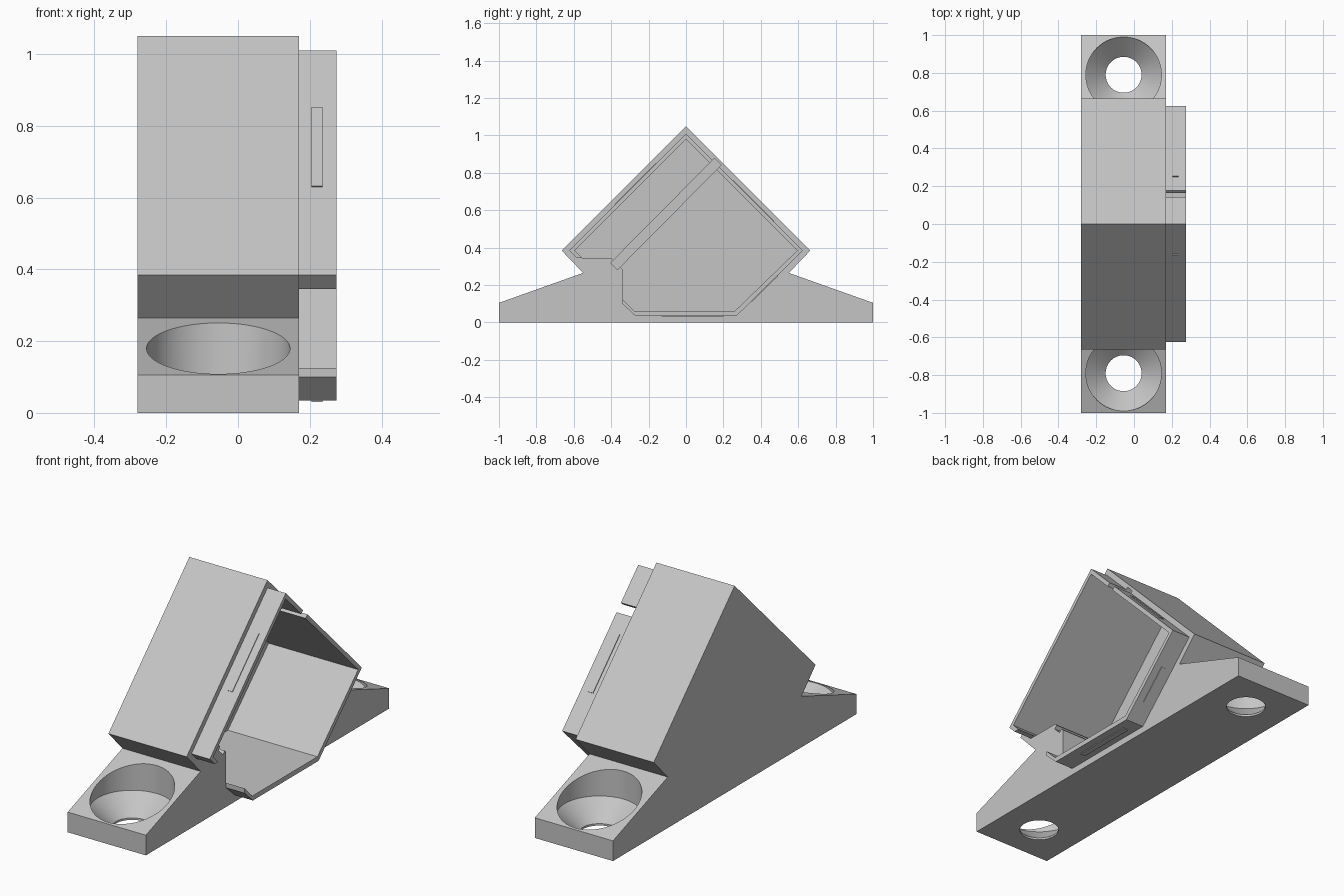
import bpy
import bmesh
import math
from mathutils import Vector

old = bpy.data.objects.get("Cube")
if old:
    bpy.data.objects.remove(old, do_unlink=True)

grey = bpy.data.materials.new("light_grey")
grey.use_nodes = True
colour = (0.56, 0.56, 0.56, 1)
grey.diffuse_color = colour
grey.node_tree.nodes["Principled BSDF"].inputs["Base Color"].default_value = colour


def finish(name, bm):
    bmesh.ops.recalc_face_normals(bm, faces=bm.faces)
    mesh = bpy.data.meshes.new(name)
    bm.to_mesh(mesh)
    bm.free()
    mesh.materials.append(grey)
    obj = bpy.data.objects.new(name, mesh)
    bpy.context.collection.objects.link(obj)
    return obj


def prism(name, profile, x0, x1):
    """Extrude a (y, z) profile along x."""
    bm = bmesh.new()
    face = bm.faces.new([bm.verts.new((x0, y, z)) for y, z in profile])
    ext = bmesh.ops.extrude_face_region(bm, geom=[face])
    verts = [g for g in ext["geom"] if isinstance(g, bmesh.types.BMVert)]
    bmesh.ops.translate(bm, verts=verts, vec=(x1 - x0, 0, 0))
    return finish(name, bm)


def lathe(name, profile, x, y, sides=64):
    """Closed solid of stacked (radius, z) rings."""
    bm = bmesh.new()
    rings = [[bm.verts.new((x + r * math.cos(i * math.tau / sides),
                            y + r * math.sin(i * math.tau / sides), z))
              for i in range(sides)] for r, z in profile]
    for a, b in zip(rings, rings[1:]):
        for i in range(sides):
            j = (i + 1) % sides
            bm.faces.new((a[i], a[j], b[j], b[i]))
    bm.faces.new(rings[0])
    bm.faces.new(rings[-1])
    return finish(name, bm)


def cut(target, cutter, keep=False):
    cutter.hide_render = True
    mod = target.modifiers.new("cut", "BOOLEAN")
    mod.operation = "DIFFERENCE"
    mod.solver = "EXACT"
    mod.object = cutter
    bpy.context.view_layer.objects.active = target
    bpy.ops.object.modifier_apply(modifier=mod.name)
    if not keep:
        bpy.data.objects.remove(cutter, do_unlink=True)


# Mounting body with gabled housing and sloped feet
half = [(1, 0), (1, 0.105), (0.55, 0.265), (0.665, 0.385)]
body = prism("mounting_body",
             half + [(0, 1.05)] + [(-y, z) for y, z in reversed(half)], -0.28, 0.17)

# Deep pocket, open on the left side
cut(body, prism("pocket_cutter", [
    (-0.34, 0.125), (-0.275, 0.06), (0.26, 0.06), (0.595, 0.385), (0, 0.98),
    (-0.595, 0.385), (-0.555, 0.345), (-0.4, 0.345), (-0.34, 0.285)], -0.24, 0.3))

# Countersunk screw holes in the feet
for side in (-1, 1):
    cut(body, lathe("screw_cutter", [(0.095, -0.05), (0.095, 0.01), (0.2, 0.105),
                                     (0.2, 0.28)], -0.055, side * 0.79))

# Thin rim standing out around the pocket
rim = prism("pocket_rim", [
    (-0.585, 0.345), (-0.625, 0.385), (0, 1.01), (0.625, 0.385), (0.27, 0.035),
    (-0.27, 0.035), (-0.34, 0.1), (-0.34, 0.125), (-0.275, 0.06), (0.26, 0.06),
    (0.595, 0.385), (0, 0.98), (-0.595, 0.385), (-0.555, 0.345)], 0.165, 0.275)

# Diagonal slot for a plate
w = 0.018
slot = prism("slot_cutter", [
    (-0.385 - w, 0.3 + w), (-0.385 + w, 0.3 - w),
    (0.17 + w, 0.86 - w), (0.17 - w, 0.86 + w)], -0.25, 0.3)
cut(body, slot, keep=True)
cut(rim, slot)

# Snap ridges on the outside of the rim
ridges = {
    "front_ridge": ((-0.38, 0.63), (-0.16, 0.85)),
    "back_ridge": ((0.25, 0.76), (0.47, 0.54)),
    "lower_back_ridge": ((0.35, 0.114), (0.49, 0.252)),
    "bottom_ridge": ((-0.13, 0.035), (0.2, 0.035)),
}
for name, (a, b) in ridges.items():
    a, b = Vector(a), Vector(b)
    n = Vector((a.y - b.y, b.x - a.x)).normalized()
    if n.dot(a - Vector((0, 0.5))) < 0:
        n = -n
    n *= 0.004
    prism(name, [a - n, b - n, b + n, a + n], 0.205, 0.235)

# Smooth the round holes, keep the edges sharp
bpy.ops.object.select_all(action="DESELECT")
body.select_set(True)
bpy.context.view_layer.objects.active = body
bpy.ops.object.shade_smooth_by_angle(angle=math.radians(25))
